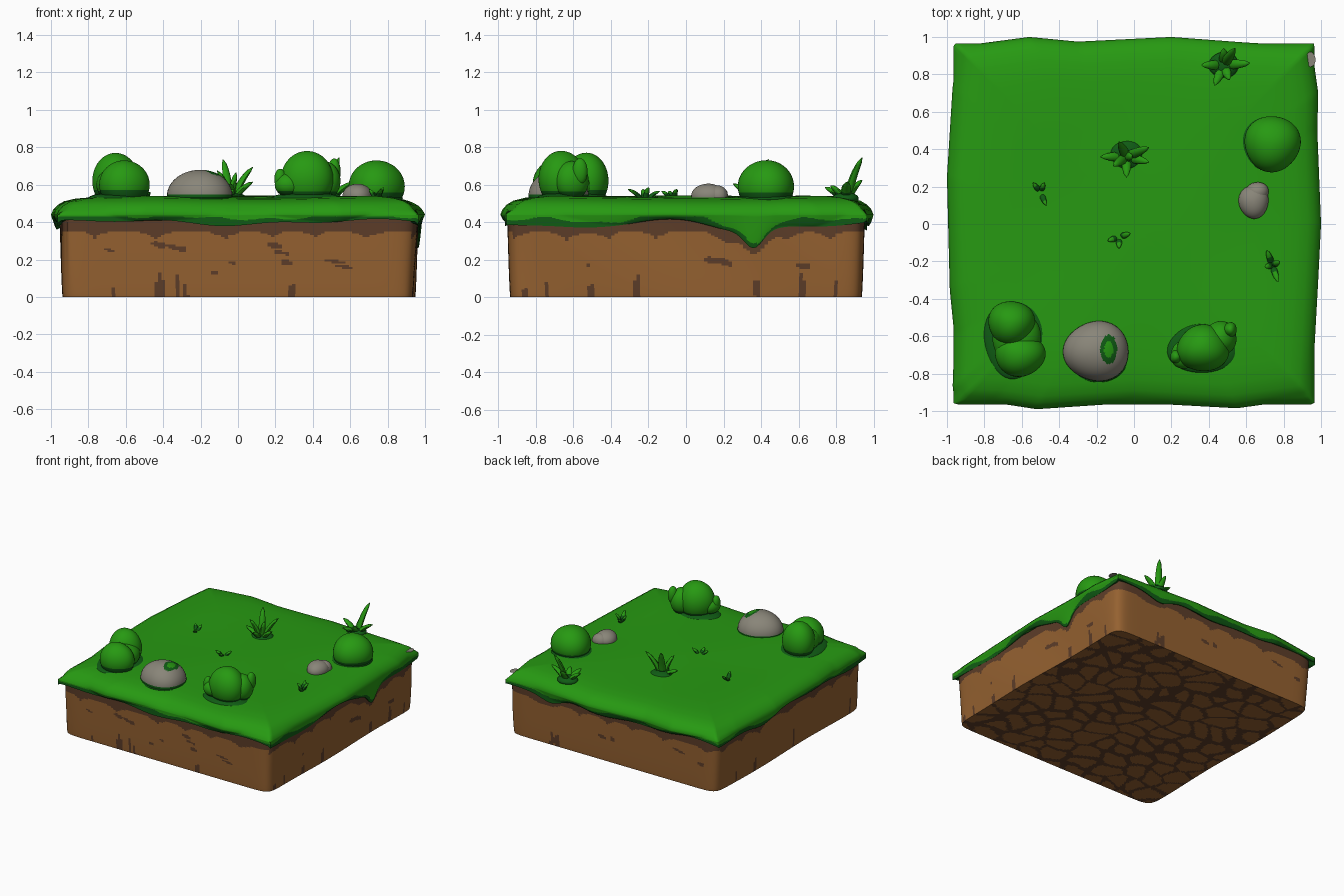
import bpy, bmesh, math, random
from mathutils import Vector, kdtree

if "Cube" in bpy.data.objects:
    bpy.data.objects.remove(bpy.data.objects["Cube"])

random.seed(7)


def mat(name, rgb):
    m = bpy.data.materials.new(name)
    m.diffuse_color = (*rgb, 1)
    m.use_nodes = True
    m.node_tree.nodes["Principled BSDF"].inputs["Base Color"].default_value = m.diffuse_color
    return m


GRASS = mat("grass green", (0.02, 0.32, 0.006))
DARK = mat("dark green", (0.005, 0.105, 0.007))
SOIL = mat("light brown", (0.30, 0.12, 0.03))
CRACK = mat("dark brown", (0.11, 0.047, 0.022))
STONE = mat("stone grey", (0.25, 0.235, 0.19))


def finish(name, bm, mats, rule=None, angle=60):
    bmesh.ops.recalc_face_normals(bm, faces=bm.faces)
    if rule:
        for f in bm.faces:
            f.material_index = rule(f.calc_center_median())
    me = bpy.data.meshes.new(name)
    bm.to_mesh(me)
    bm.free()
    for m in mats:
        me.materials.append(m)
    ob = bpy.data.objects.new(name, me)
    bpy.context.collection.objects.link(ob)
    bpy.ops.object.select_all(action='DESELECT')
    ob.select_set(True)
    bpy.context.view_layer.objects.active = ob
    bpy.ops.object.shade_smooth_by_angle(angle=math.radians(angle))
    return ob


def loft(bm, rings):
    """Skin closed rings of equal length and cap both ends."""
    vs = [[bm.verts.new(p) for p in r] for r in rings]
    n = len(vs[0])
    for a, b in zip(vs, vs[1:]):
        for i in range(n):
            j = (i + 1) % n
            bm.faces.new((a[i], a[j], b[j], b[i]))
    bm.faces.new(vs[0])
    bm.faces.new(vs[-1])


def resample(pts, n):
    """Evenly spaced points along a closed polygon."""
    pts = [Vector(p) for p in pts]
    segs = list(zip(pts, pts[1:] + pts[:1]))
    total = sum((b - a).length for a, b in segs)
    out, k, start = [], 0, 0.0
    for i in range(n):
        d = total * i / n
        while d > start + (segs[k][1] - segs[k][0]).length:
            start += (segs[k][1] - segs[k][0]).length
            k += 1
        a, b = segs[k]
        out.append(a.lerp(b, (d - start) / (b - a).length))
    return out


def along(x, y):
    """Distance round the block, 2 units per side."""
    if abs(y) > abs(x):
        return x + 1 if y < 0 else 5 - x
    return 3 + y if x > 0 else 7 - y


def rim(x, y):
    """Lower edge of the turf, with hanging drips."""
    s = along(x, y)
    z = 0.398 + 0.012 * math.sin(4.7 * s) + 0.008 * math.sin(11 * s + 1)
    for c, w, d in ((3.37, .07, .09), (3.33, .22, .05), (2.4, .2, .02), (4.45, .12, .05), (6.6, .15, .025)):
        z -= d * math.exp(-((s - c) / w) ** 2)
    return z


# --- dirt block: rounded square, scalloped dark top band, cracked bottom ---
N = 400
square = resample([(-1, -1), (1, -1), (1, 1), (-1, 1)], N)
unit = [p / (abs(p.x) ** 24 + abs(p.y) ** 24) ** (1 / 24) for p in square]
rings = []
for k in range(43):
    z = 0.42 * (1 - k / 42)
    r = 0.937 + 0.016 * (z / 0.42) ** 0.7
    rings.append([(p.x * (r + .006 * math.sin(5 * along(*p) + 6 * z)) + .005, p.y * r, z) for p in unit])
base = [Vector(p) for p in rings[-1]]
rings += [[p * (1 - k / 70.5) for p in base] for k in range(1, 71)]

cells = kdtree.KDTree(130)
for i in range(130):
    gx, gy = i % 10, i // 10
    cells.insert(((gx + random.uniform(.05, .95)) * .2 - 1, ((gy + random.uniform(.1, .9)) / 6.5 - 1) * 1.2, 0), i)
cells.balance()
spots = []
for i in range(44):
    s = random.uniform(0, 8)
    if i % 2:
        spots.append((s, random.uniform(0, .05), random.uniform(.01, .022), random.uniform(.03, .11)))
    else:
        spots.append((s, random.uniform(.1, .29), random.uniform(.015, .06), random.uniform(.008, .018)))


def dirt_rule(c):
    if c.z < 0.001:
        q = Vector((c.x + .02 * math.sin(17 * c.y), (c.y + .02 * math.sin(15 * c.x)) * 1.2, 0))
        (_, _, d1), (_, _, d2) = cells.find_n(q, 2)
        return int(d2 - d1 < 0.035 + 0.012 * math.sin(7 * c.x + 5 * c.y))
    s = along(c.x, c.y)
    arc = abs(math.sin(math.pi * (s + .06 * math.sin(5 * s)) / 0.29)) ** 0.6
    if c.z > min(rim(c.x, c.y), .385) - 0.075 + 0.045 * arc:
        return 1
    return int(any(((s - a) / w) ** 2 + ((c.z - b + .15 * (s - a)) / h) ** 2 < 1 for a, b, w, h in spots))


bm = bmesh.new()
loft(bm, rings)
finish("dirt_block", bm, (SOIL, CRACK), dirt_rule)

# --- grass cap: overhanging turf with soft shoulder and dark lower edge ---
outline = resample([(-.93, -.95), (-.75, -.955), (-.52, -.99), (0, -.955), (.55, -.985), (.95, -.93),
                    (.985, -.3), (1, 0), (.98, .5), (.985, .7), (.95, .95), (.6, .97), (.2, 1),
                    (-.3, .975), (-.56, 1), (-.94, .95), (-.97, .73), (-1, .25), (-.985, -.35),
                    (-.96, -.6), (-.97, -.88)], N)


def push(p, low):
    m = max(abs(p.x), abs(p.y))
    return p * max(1, low / m)


rings = [[(p.x * .92, p.y * .92, rim(*p) + .03) for p in outline]]
for k in range(15):
    t = k / 14
    row = []
    for p in outline:
        q = push(p * (0.978 + 0.022 * t ** .6), .964)
        z0 = rim(*p)
        row.append((q.x, q.y, z0 + (0.44 - z0) * t))
    rings.append(row)
for sc, z in ((.988, .465), (.965, .49), (.93, .51), (.87, .525), (.78, .534), (.65, .537), (.5, .538), (.3, .538), (.12, .538), (.01, .538)):
    rings.append([(p.x * sc, p.y * sc, z + .005 * math.sin(5 * p.x * sc + 1) * math.cos(4 * p.y * sc)) for p in outline])


def turf_rule(c):
    s = along(c.x, c.y)
    return int(c.z < min(.43, rim(c.x, c.y) + .03 + .012 * math.sin(9 * s) + .006 * math.sin(23 * s)))


bm = bmesh.new()
loft(bm, rings)
finish("grass_cap", bm, (GRASS, DARK), turf_rule)

GROUND = 0.525


def lobes(bm, parts, power=1.0):
    """Ellipsoid lobes (x, y, rx, ry, top), flattened at ground level."""
    for x, y, rx, ry, top, cz in parts:
        vs = bmesh.ops.create_uvsphere(bm, u_segments=40, v_segments=28, radius=1)['verts']
        for v in vs:
            w = 1 + .03 * math.sin(3 * math.atan2(v.co.y, v.co.x) + x * 9)
            v.co = (x + v.co.x * rx * w, y + v.co.y * ry * w, max(GROUND - .01, cz + v.co.z * (top - cz)))


def skirt(name, x, y, rx, ry, h=.035):
    """Dark ground ring round the foot of a plant or rock."""
    bm = bmesh.new()
    lobes(bm, [(x, y, rx, ry, GROUND + h, GROUND)])
    finish(name, bm, (DARK,))


def bush(name, parts):
    bm = bmesh.new()
    lobes(bm, parts)
    finish(name, bm, (GRASS, DARK), lambda c: int(c.z < .565))


# --- bushes ---
bush("bush_left", [(-.61, -.70, .135, .115, .73, .60), (-.655, -.53, .125, .12, .77, .62),
                   (-.63, -.61, .13, .15, .70, .6)])
skirt("bush_left_foot", -.64, -.61, .165, .215)
bush("bush_front", [(.37, -.665, .14, .125, .78, .63), (.46, -.61, .09, .09, .725, .62),
                    (.27, -.70, .075, .075, .665, .6)])
bm = bmesh.new()
lobes(bm, [(.225, -.71, .032, .035, .685, .63), (.515, -.565, .035, .04, .74, .67)])
finish("bush_front_tips", bm, (GRASS,))
skirt("bush_front_foot", .365, -.665, .19, .135)
bush("bush_round", [(.74, .43, .15, .15, .73, .59)])
skirt("bush_round_foot", .725, .435, .155, .155)


# --- rocks, the large one with a moss patch ---
def moss(c):
    d = ((c.x + .135) / .045) ** 2 + ((c.y + .67) / .078) ** 2
    if c.z < .545:
        return 2
    return 1 if d < .3 else 2 if d < 1 else 0


bm = bmesh.new()
lobes(bm, [(-.2, -.68, .175, .16, .68, .54)])
bmesh.ops.subdivide_edges(bm, edges=bm.edges[:], cuts=1, use_grid_fill=True)
finish("large_rock", bm, (STONE, GRASS, DARK), moss)
skirt("large_rock_foot", -.205, -.675, .19, .172, .022)
bm = bmesh.new()
lobes(bm, [(.64, .12, .08, .09, .605, .54), (.66, .17, .06, .055, .595, .54)])
finish("small_rock", bm, (STONE,))
bm = bmesh.new()
lobes(bm, [(.945, .88, .025, .04, .50, .45)])
for v in bm.verts:
    v.co.z = min(v.co.z, .5) - .015
finish("corner_rock", bm, (STONE,))


# --- grass tufts: bent plump blades ---
def tuft(name, x, y, tips, r):
    bm = bmesh.new()
    for dx, dy, h in tips:
        a = Vector((x + dx * .1, y + dy * .1, GROUND - .02))
        b = Vector((x + dx * .35, y + dy * .35, GROUND + h * .55))
        c = Vector((x + dx, y + dy, GROUND + h))
        rows = []
        for k in range(9):
            t = k / 8
            p = a * (1 - t) ** 2 + b * 2 * t * (1 - t) + c * t * t
            d = ((b - a) * (1 - t) + (c - b) * t).normalized()
            u = d.cross(Vector((-dy, dx, 0.01))).normalized()
            v = d.cross(u)
            w = r * (1.0 - t ** 3) ** .6 + .002
            rows.append([p + u * w * .7 * math.cos(g * math.pi / 4) + v * w * math.sin(g * math.pi / 4) for g in range(8)])
        loft(bm, rows)
    finish(name, bm, (GRASS, DARK), lambda c: int(c.z < GROUND + .03))


tuft("tuft_middle", -.04, .36, [(-.14, 0, .06), (-.04, .08, .21), (.12, .05, .17), (.12, -.03, .09),
                                (0, -.11, .08), (-.07, -.05, .15), (.03, .0, .14)], .024)
skirt("tuft_middle_foot", -.04, .37, .09, .08)
tuft("tuft_back", .48, .85, [(.06, .09, .22), (-.12, .0, .08), (.14, .01, .09), (-.05, -.11, .06),
                             (.03, -.08, .07), (0, .09, .1)], .025)
skirt("tuft_back_foot", .48, .85, .08, .07)
tuft("sprout_centre", -.08, -.07, [(-.06, -.02, .04), (.06, .02, .05), (0, -.06, .04)], .016)
tuft("sprout_right", .74, -.22, [(-.03, .08, .04), (.03, -.09, .05), (.04, .02, .06), (-.04, -.01, .05)], .016)
tuft("sprout_left", -.5, .17, [(-.04, .05, .035), (.03, -.07, .035), (.02, .05, .04)], .014)
